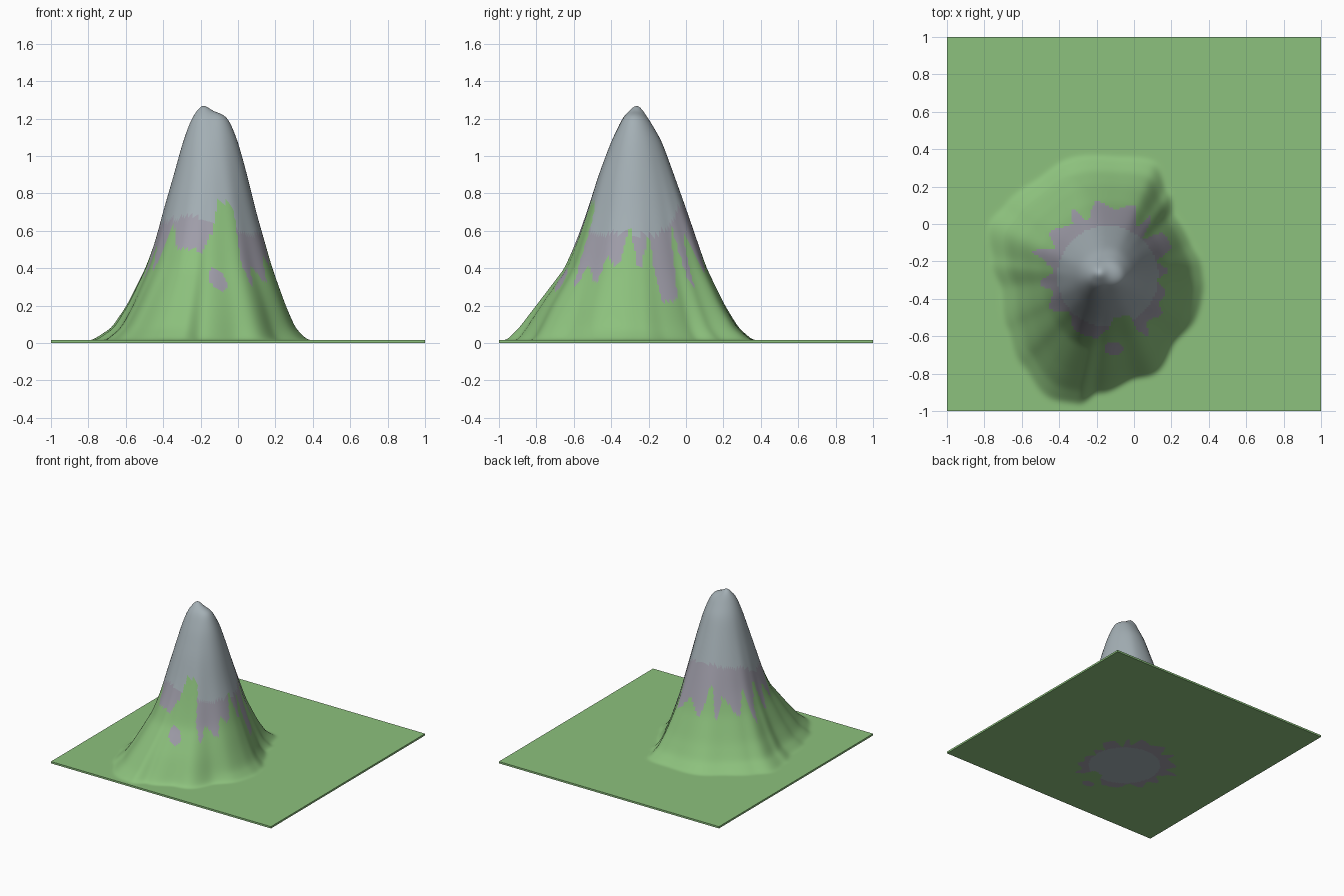
import bpy, bmesh, math

if "Cube" in bpy.data.objects:
    bpy.data.objects.remove(bpy.data.objects["Cube"])

N = 180                      # cells along each side
CX, CY = -0.14, -0.28        # axis of the mountain
PLATE = 0.015                # thickness of the flat land

# slope radius at each height, towards +x, +y, -x, -y
LEVELS = [1.2, 1.08, 0.9, 0.7, 0.55, 0.4, 0.2, 0.08, PLATE]
RADII = [
    [.09, .14, .19, .24, .285, .33, .405, .46, .53],
    [.08, .15, .215, .285, .335, .385, .48, .55, .62],
    [.11, .155, .205, .265, .305, .36, .46, .54, .64],
    [.06, .12, .19, .255, .31, .375, .53, .62, .68],
]
# outline of the mountain foot, seen from above
FOOT = [(.37, -.35), (.36, -.22), (.3, -.1), (.21, .05), (.18, .17), (.1, .33), (-.1, .35),
        (-.35, .34), (-.5, .24), (-.68, .1), (-.77, 0), (-.76, -.2), (-.71, -.35),
        (-.68, -.55), (-.6, -.75), (-.45, -.93), (-.3, -.96), (-.2, -.9),
        (0, -.82), (.1, -.8), (.22, -.62), (.33, -.5)]
# ragged lower edge of the bare rock, seen from above
ROCK = [(-.54, -.15), (-.47, -.2), (-.43, -.25), (-.5, -.32), (-.43, -.36), (-.45, -.45),
        (-.35, -.47), (-.3, -.58), (-.2, -.61), (-.15, -.57), (-.1, -.5), (-.03, -.48),
        (.02, -.57), (.07, -.6), (.07, -.52), (.15, -.48), (.13, -.42), (.17, -.37),
        (.12, -.3), (.18, -.25), (.12, -.2), (.2, -.12), (.16, -.05), (.05, -.08),
        (.02, -.02), (.09, .05), (0, .1), (-.1, .08), (-.2, .12), (-.25, .02),
        (-.33, .08), (-.33, 0), (-.45, -.05), (-.42, -.13)]
TAU = 2 * math.pi


def polar(points):
    return sorted((math.atan2(y - CY, x - CX) % TAU, math.hypot(x - CX, y - CY))
                  for x, y in points)


def ease(t):
    return t * t * (3 - 2 * t)


def radius_at(table, a):
    """Smoothly interpolated radius of a polar outline."""
    ring = [(table[-1][0] - TAU, table[-1][1])] + table + [(table[0][0] + TAU, table[0][1])]
    for (a0, r0), (a1, r1) in zip(ring, ring[1:]):
        if a0 <= a <= a1:
            return r0 + (r1 - r0) * ease((a - a0) / max(a1 - a0, 1e-6))
    return ring[-1][1]


foot, rock = polar(FOOT), polar(ROCK)


def height(x, y):
    r = math.hypot(x - CX, y - CY)
    if r > 0.8:
        return PLATE
    a = math.atan2(y - CY, x - CX) % TAU
    q = a / (math.pi / 2)
    k, f = int(q) % 4, ease(q - int(q))
    base = [p + (s - p) * f for p, s in zip(RADII[k], RADII[(k + 1) % 4])]
    ratio = radius_at(foot, a) / base[-1] - 1
    rs = [b * (1 + ratio * (i / 8) ** 1.2) for i, b in enumerate(base)]
    if r < rs[0]:            # uneven crest
        bump = math.exp(-((x + .19) ** 2 + (y + .26) ** 2) / .0016)
        return 1.2 + .037 * (1 - (r / rs[0]) ** 2) + .05 * bump
    for i in range(8):
        if r < rs[i + 1]:
            t = (r - rs[i]) / (rs[i + 1] - rs[i])
            return LEVELS[i] + (LEVELS[i + 1] - LEVELS[i]) * t
    return PLATE


def coord(i):
    return -1 + 2 * i / N


# height field, softened to round off the creases
H = [[height(coord(i), coord(j)) for i in range(N + 1)] for j in range(N + 1)]


def blur(rows):
    out = []
    for row in rows:
        out.append([row[0]] + [(row[i - 1] + 2 * row[i] + row[i + 1]) / 4
                               for i in range(1, N)] + [row[N]])
    return [list(c) for c in zip(*out)]


for _ in range(6):
    H = blur(H)

# land sheet, thickened down to a flat underside
bm = bmesh.new()
grid = [[bm.verts.new((coord(i), coord(j), H[j][i])) for i in range(N + 1)]
        for j in range(N + 1)]
for j in range(N):
    for i in range(N):
        bm.faces.new((grid[j][i], grid[j][i + 1], grid[j + 1][i + 1], grid[j + 1][i]))
low = [[bm.verts.new((coord(i), coord(j), 0)) for i in range(N + 1)] for j in range(N + 1)]
for j in range(N):
    for i in range(N):
        bm.faces.new((low[j][i], low[j + 1][i], low[j + 1][i + 1], low[j][i + 1]))
for i in range(N):
    for p, q in (((0, i), (0, i + 1)), ((N, i + 1), (N, i)),
                 ((i + 1, 0), (i, 0)), ((i, N), (i + 1, N))):
        bm.faces.new((low[p[0]][p[1]], low[q[0]][q[1]],
                      grid[q[0]][q[1]], grid[p[0]][p[1]]))
bm.normal_update()
for e in bm.edges:           # crisp rim around the plate
    if len(e.link_faces) == 2 and e.calc_face_angle(0) > 1.2:
        e.smooth = False

# colours: grass, upper rock, lower rock with a stray patch
for f in bm.faces:
    f.smooth = True
    c = f.calc_center_median()
    r = math.hypot(c.x - CX, c.y - CY)
    a = math.atan2(c.y - CY, c.x - CX) % TAU
    patch = ((c.x + .11) / .05) ** 2 + ((c.y + .665) / .036) ** 2 < 1
    if r < .5 and (patch or r < radius_at(rock, a)):
        f.material_index = 1 if r < .27 else 2

mesh = bpy.data.meshes.new("mountain_land")
bm.to_mesh(mesh)
bm.free()
for name, col in (("grass_green", (.265, .535, .205, 1)),
                  ("rock_blue_grey", (.37, .43, .46, 1)),
                  ("rock_mauve_grey", (.35, .34, .40, 1))):
    m = bpy.data.materials.new(name)
    m.diffuse_color = col
    m.use_nodes = True
    m.node_tree.nodes["Principled BSDF"].inputs["Base Color"].default_value = m.diffuse_color
    mesh.materials.append(m)
bpy.context.collection.objects.link(bpy.data.objects.new("mountain_land", mesh))
